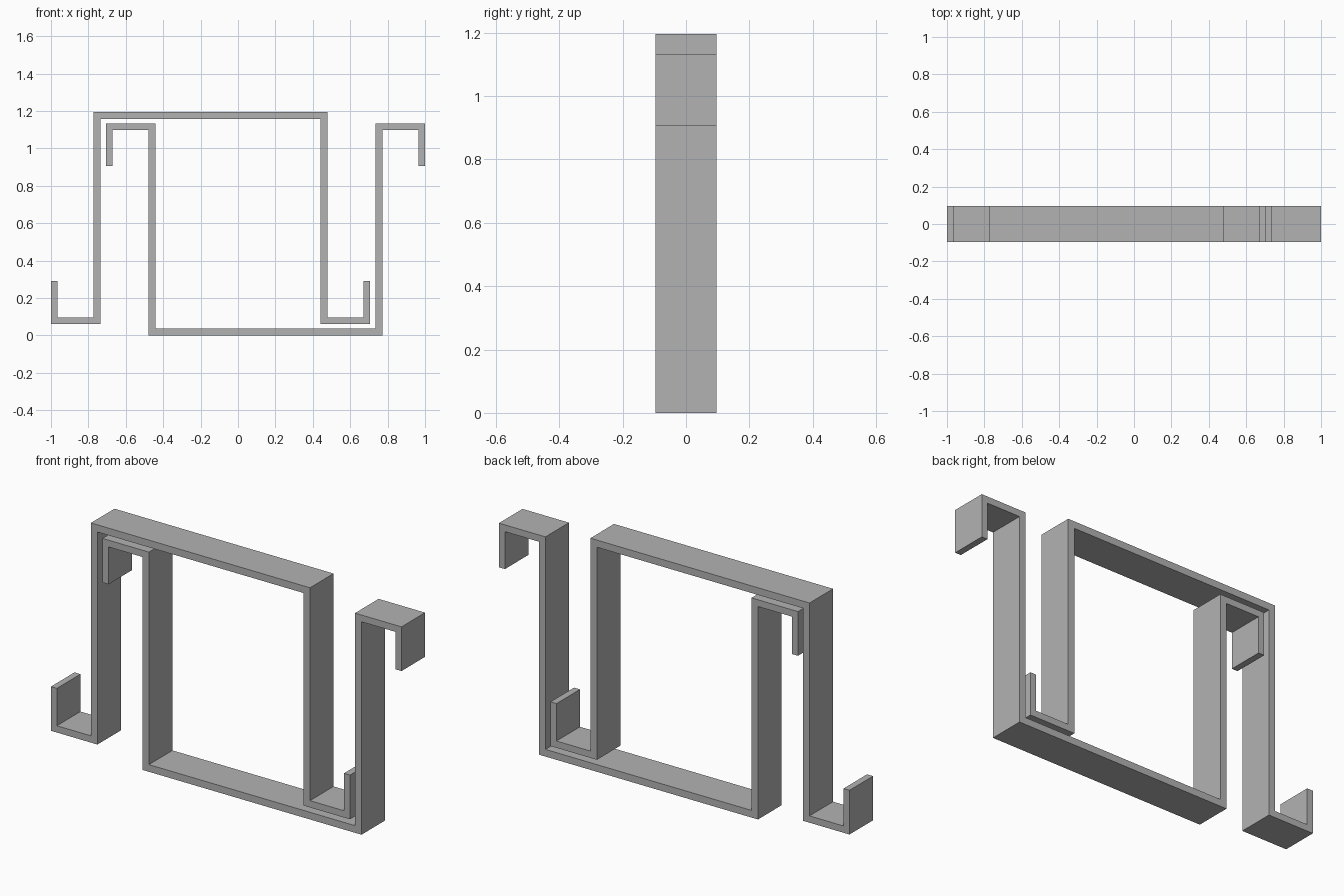
import bpy
import bmesh

cube = bpy.data.objects.get("Cube")
if cube:
    bpy.data.objects.remove(cube, do_unlink=True)

HEIGHT = 1.195   # overall height
DEPTH = 0.192    # strip width, front to back
OFFSET = 0.147   # sideways shift of each bracket

grey = bpy.data.materials.new("plain grey")
grey.use_nodes = True
colour = (0.45, 0.45, 0.45, 1)
grey.diffuse_color = colour
grey.node_tree.nodes["Principled BSDF"].inputs["Base Color"].default_value = colour

# Right half of the strip outline: outer edge of the hook, then back along the inside
half = [(0.625, HEIGHT), (0.625, 0.097), (0.819, 0.097), (0.819, 0.29),
        (0.853, 0.29), (0.853, 0.062), (0.588, 0.062), (0.588, HEIGHT - 0.037)]
outline = half + [(-x, z) for x, z in reversed(half)]


def bracket(name, shift, flip):
    """Extrude the hooked strip; flip turns it upside down."""
    bm = bmesh.new()
    verts = [bm.verts.new((x + shift, -DEPTH / 2, HEIGHT - z if flip else z))
             for x, z in outline]
    face = bm.faces.new(verts)
    ext = bmesh.ops.extrude_face_region(bm, geom=[face])
    moved = [g for g in ext["geom"] if isinstance(g, bmesh.types.BMVert)]
    bmesh.ops.translate(bm, verts=moved, vec=(0, DEPTH, 0))
    bmesh.ops.recalc_face_normals(bm, faces=bm.faces)
    mesh = bpy.data.meshes.new(name)
    bm.to_mesh(mesh)
    bm.free()
    mesh.materials.append(grey)
    obj = bpy.data.objects.new(name, mesh)
    bpy.context.collection.objects.link(obj)


# Two identical interlocking brackets, one turned over
bracket("upper_bracket", -OFFSET, False)
bracket("lower_bracket", OFFSET, True)
